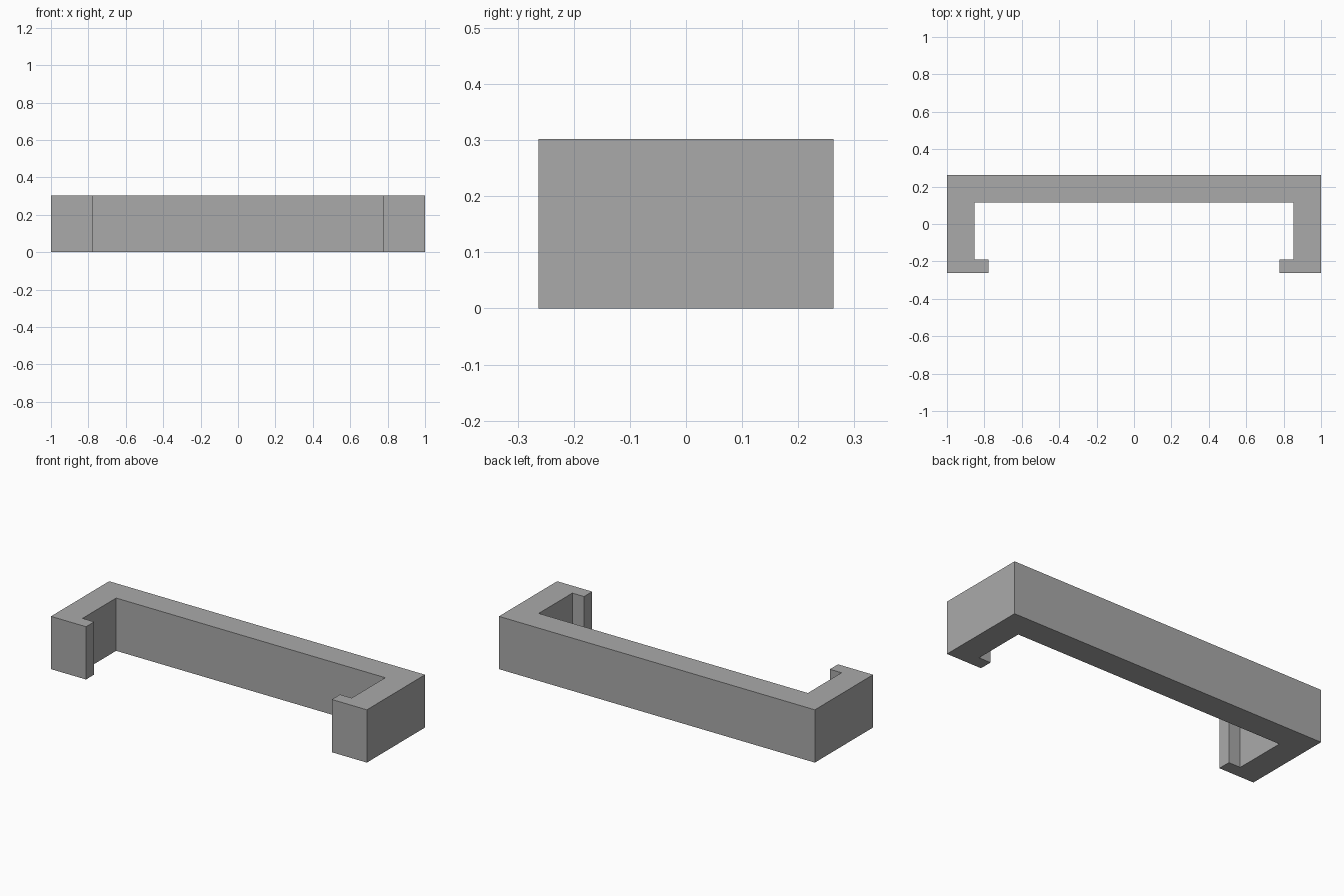
import bpy
import bmesh

cube = bpy.data.objects.get("Cube")
if cube:
    bpy.data.objects.remove(cube, do_unlink=True)

HEIGHT = 0.302
HALF_DEPTH = 0.263
WALL = 0.148
LIP = WALL / 2

# Plain grey material
grey = bpy.data.materials.new("plain_grey")
grey.use_nodes = True
colour = (0.4, 0.4, 0.4, 1)
grey.diffuse_color = colour
grey.node_tree.nodes["Principled BSDF"].inputs["Base Color"].default_value = colour

# Right half of the C-shaped outline, from the back centre to the lip
inner = 1 - WALL
half = [
    (1, HALF_DEPTH),
    (1, -HALF_DEPTH),
    (inner - LIP, -HALF_DEPTH),
    (inner - LIP, LIP - HALF_DEPTH),
    (inner, LIP - HALF_DEPTH),
    (inner, HALF_DEPTH - WALL),
]
outline = half + [(-x, y) for x, y in reversed(half)]

# Extrude the outline into one solid bracket
bm = bmesh.new()
base = bm.faces.new([bm.verts.new((x, y, 0)) for x, y in outline])
top = bmesh.ops.extrude_face_region(bm, geom=[base], use_keep_orig=True)
top_verts = [v for v in top["geom"] if isinstance(v, bmesh.types.BMVert)]
bmesh.ops.translate(bm, verts=top_verts, vec=(0, 0, HEIGHT))
bmesh.ops.recalc_face_normals(bm, faces=bm.faces)

mesh = bpy.data.meshes.new("channel_bracket")
bm.to_mesh(mesh)
bm.free()
mesh.materials.append(grey)
bracket = bpy.data.objects.new("channel_bracket", mesh)
bpy.context.collection.objects.link(bracket)
